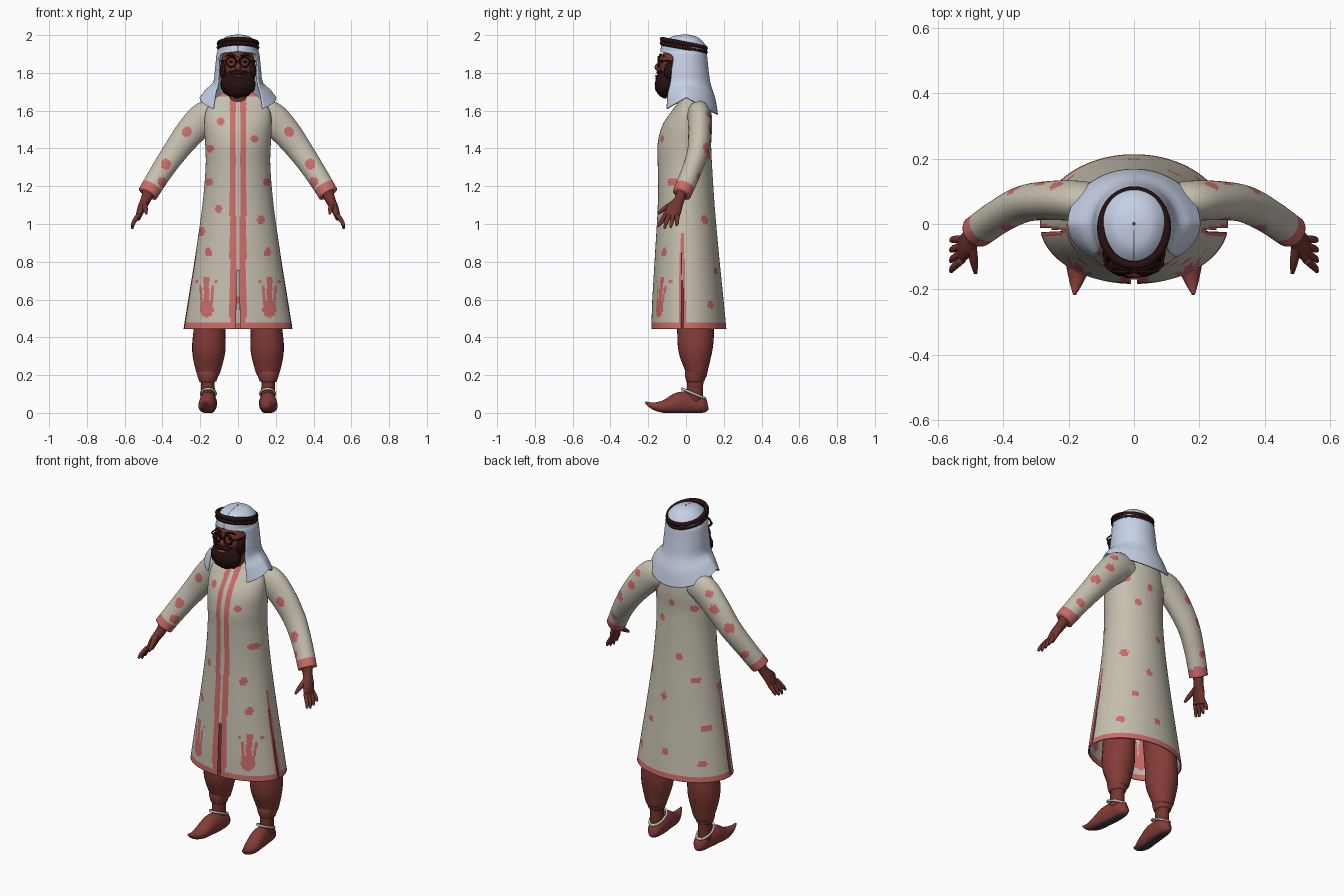
import bpy, bmesh, math, random
from mathutils import Vector

random.seed(4)
cube = bpy.data.objects.get("Cube")
if cube:
    bpy.data.objects.remove(cube, do_unlink=True)


def material(name, *rgb):
    m = bpy.data.materials.new(name)
    m.use_nodes = True
    m.diffuse_color = (*rgb, 1)
    m.node_tree.nodes["Principled BSDF"].inputs["Base Color"].default_value = (*rgb, 1)
    return m


CREAM = material("cream cloth", .56, .52, .43)
PINK = material("pink trim", .60, .15, .14)
WHITE = material("pale blue cloth", .57, .64, .80)
SKIN = material("brown skin", .17, .036, .028)
RED = material("red cloth", .23, .045, .038)
DARK = material("dark maroon", .02, .005, .005)
SOLE = material("grey sole", .05, .045, .045)


def spline(keys, n):
    """Smooth resampling of a list of key tuples."""
    out, last = [], len(keys) - 1
    for i in range(n + 1):
        s = min(int(i * last / n), last - 1)
        t = i * last / n - s
        quad = [keys[min(max(s + d, 0), last)] for d in (-1, 0, 1, 2)]
        out.append([b + t / 2 * (c - a + t * (2*a - 5*b + 4*c - d + t * (3*b - a - 3*c + d)))
                    for a, b, c, d in zip(*quad)])
    return out


def finish(name, bm, mats, rule=None, solid=0):
    bmesh.ops.recalc_face_normals(bm, faces=bm.faces)
    for f in bm.faces:
        f.smooth = True
        if rule:
            f.material_index = int(rule(f.calc_center_median()))
    me = bpy.data.meshes.new(name)
    bm.to_mesh(me)
    bm.free()
    for m in mats:
        me.materials.append(m)
    ob = bpy.data.objects.new(name, me)
    bpy.context.collection.objects.link(ob)
    if solid:
        mod = ob.modifiers.new("thickness", "SOLIDIFY")
        mod.thickness, mod.offset = solid, 0
    return ob


def loft(rings, closed=True, cap=True):
    bm = bmesh.new()
    vs = [[bm.verts.new(p) for p in r] for r in rings]
    n = len(vs[0])
    for a, b in zip(vs, vs[1:]):
        for i in range(n if closed else n - 1):
            j = (i + 1) % n
            bm.faces.new((a[i], a[j], b[j], b[i]))
    if cap:
        bm.faces.new(vs[0])
        bm.faces.new(vs[-1])
    return bm


def tube(keys, side=1, sides=20, n=24, ref=(0, 1, 0), cap=True, floor=False):
    """Swept tube; each key is x, y, z and two radii."""
    pts = spline(keys, n)
    mid = [Vector((p[0] * side, p[1], p[2])) for p in pts]
    rings = []
    for i, p in enumerate(pts):
        t = (mid[min(i + 1, n)] - mid[max(i - 1, 0)]).normalized()
        u = t.cross(Vector(ref)).normalized()
        v = t.cross(u)
        ring = []
        for k in range(sides):
            w = math.tau * k / sides
            q = mid[i] + u * p[3] * math.cos(w) + v * p[4] * math.sin(w)
            if floor:
                q.z = max(q.z, 0)
            ring.append(q)
        rings.append(ring)
    return loft(rings, cap=cap)


def ellipsoid(name, loc, size, mat, rough=0):
    bm = bmesh.new()
    bmesh.ops.create_icosphere(bm, subdivisions=4, radius=1)
    for v in bm.verts:
        v.co *= 1 + random.uniform(-rough, rough)
        v.co = Vector([c * s + l for c, s, l in zip(v.co, size, loc)])
    return finish(name, bm, [mat])


def ring(name, loc, rx, ry, r, mat, tilt=0):
    rings = []
    for i in range(49):
        w = math.tau * i / 48
        ringpts = []
        for k in range(8):
            h = math.tau * k / 8
            x, y = [(q + r * math.cos(h)) * f for q, f in ((rx, math.cos(w)), (ry, math.sin(w)))]
            z = r * math.sin(h)
            c, s = math.cos(tilt), math.sin(tilt)
            ringpts.append(Vector(loc) + Vector((x, y * c - z * s, y * s + z * c)))
        rings.append(ringpts)
    return finish(name, loft(rings, cap=False), [mat])


# Robe: flared shell with painted stripes, hem, spots and motifs
FRONT = [(-.09, 1.54), (.085, 1.45), (-.145, 1.4), (-.15, 1.22), (.15, 1.22), (-.1, 1.08),
         (.12, 1.02), (-.155, .85), (.155, .85), (-.19, .96)]
BACK = [(.07, 1.36), (-.05, 1.16), (.03, .91), (-.14, 1.03), (.12, .75), (-.2, .75), (0, .6),
        (-.2, .55), (.2, .57), (0, 1.47), (.13, 1.5), (.15, 1.02), (-.12, 1.45)]


def motif(x, z):
    dx = abs(abs(x) - .165)
    bulb = (dx / .036) ** 2 + ((z - .55) / .045) ** 2 < 1
    stem = dx < .014 and .55 < z < .72
    leaf = abs(dx - .026 - (z - .6) * .08) < .006 and .56 < z < .67
    dots = abs(dx - .05) < .009 and abs(z - .7) < .009
    return bulb or stem or leaf or dots


def robe_rule(c):
    x, y, z = c
    if z < .475 or z > 1.675:
        return True
    if y < 0 and .01 < abs(x) < .043:
        return True
    if z < .95 and abs(x) > .15 and abs(y + .02) < .008 + (.95 - z) * .025:
        return True
    if y < -.03 and motif(x, z):
        return True
    return any(math.hypot(x - a, z - b) < .02 for a, b in (FRONT if y < 0 else BACK))


robe_keys = [(.445, .285, .18, .21), (.6, .26, .175, .195), (.85, .22, .16, .17),
             (1.1, .185, .146, .148), (1.3, .168, .146, .135), (1.42, .17, .147, .13),
             (1.52, .175, .122, .135), (1.6, .165, .07, .13), (1.66, .12, .025, .115),
             (1.7, .07, .005, .09)]
rings = []
for z, a, f, b in spline(robe_keys, 150):
    row = []
    for k in range(180):
        w = math.tau * k / 180
        row.append((a * math.sin(w), -math.cos(w) * (f if math.cos(w) > 0 else b), z))
    rings.append(row)
bm = loft(rings, cap=False)
slits = []
for f in bm.faces:
    x, y, z = f.calc_center_median()
    if (z < .75 and y < 0 and abs(x) < .008) or (z < .85 and abs(x) > .15 and abs(y + .02) < .005):
        slits.append(f)
bmesh.ops.delete(bm, geom=slits, context="FACES")
finish("robe", bm, [CREAM, PINK], robe_rule, .007)

SLEEVE_SPOTS = [(.275, 0, 1.49), (.38, -.02, 1.32), (.24, 0, 1.4), (.28, .14, 1.5),
                (.36, .1, 1.4), (.43, .05, 1.25), (.23, .1, 1.57), (.41, -.02, 1.22)]


def sleeve_rule(c):
    p = Vector((abs(c.x), c.y, c.z))
    cuff = (p - Vector((.478, -.022, 1.16))).dot(Vector((.45, -.3, -.84))) > -.05
    return cuff or any((p - Vector(q)).length < .03 for q in SLEEVE_SPOTS)


for s, label in ((1, "left"), (-1, "right")):
    # Arm and hand
    finish(label + "_sleeve", tube([(.1, .06, 1.57, .07, .06), (.17, .07, 1.565, .085, .062),
           (.25, .072, 1.49, .078, .06), (.335, .062, 1.38, .066, .056),
           (.41, .025, 1.27, .058, .052), (.478, -.022, 1.16, .054, .05)],
           s, 48, 60), [CREAM, PINK], sleeve_rule)
    finish(label + "_hand", tube([(.47, -.02, 1.18, .034, .03), (.488, -.035, 1.13, .027, .027),
           (.51, -.06, 1.085, .022, .04), (.53, -.08, 1.03, .014, .042)], s), [SKIN])
    for i in range(4):
        d = (i - 1.5) * .021
        drop = .012 * abs(i - 1.3)
        finish(f"{label}_finger_{i + 1}", tube([(.526, -.078 + d, 1.05, .012, .012),
               (.552, -.09 + d * 1.35, 1.01, .011, .011),
               (.56, -.098 + d * 1.5, .972 + drop, .006, .006)], s, 10, 8), [SKIN])
    finish(label + "_thumb", tube([(.497, -.065, 1.11, .016, .016), (.49, -.115, 1.08, .013, .013),
           (.485, -.15, 1.055, .006, .006)], s, 10, 8), [SKIN])

    # Leg, ankle and pointed shoe
    finish(label + "_trouser_leg", tube([(.16, .05, .165, .045, .047), (.16, .05, .195, .055, .056),
           (.158, .055, .23, .068, .062), (.155, .05, .33, .088, .09), (.15, .05, .45, .084, .097),
           (.13, .04, .7, .08, .09)], s, 28, 30), [RED])
    finish(label + "_ankle", tube([(.158, .045, .05, .036, .045), (.16, .05, .2, .036, .042)],
           s, 20, 4), [SKIN])
    finish(label + "_shoe", tube([(.152, .115, .045, .025, .012), (.152, .092, .042, .042, .036),
           (.154, .03, .05, .056, .043), (.16, -.035, .052, .058, .045),
           (.168, -.11, .034, .036, .042), (.176, -.17, .036, .02, .024),
           (.182, -.215, .056, .005, .005)], s, 28, 40, (1, 0, 0), floor=True),
           [RED, SOLE], lambda c: c.z < .008)
    ring(label + "_shoe_trim", (.157 * s, .04, .102), .038, .066, .007, CREAM, -.4)

    # Sideburns, glasses and eyes
    ellipsoid(label + "_sideburn", (.078 * s, -.085, 1.81), (.018, .03, .045), DARK, .08)
    ring(label + "_lens_frame", (.036 * s, -.146, 1.858), .026, .026, .005, DARK, math.pi / 2)
    ellipsoid(label + "_eye", (.036 * s, -.127, 1.858), (.013, .007, .007), DARK)
    finish(label + "_temple_arm", tube([(.06, -.146, 1.865, .004, .004), (.085, -.125, 1.865, .004, .004),
           (.095, -.04, 1.86, .004, .004)], s, 8, 10, (0, 0, 1)), [DARK])
    finish(label + "_eyebrow", tube([(.014, -.138, 1.888, .005, .005), (.04, -.134, 1.898, .006, .006),
           (.066, -.115, 1.888, .003, .003)], s, 8, 10, (0, 0, 1)), [DARK])

# Head and face
finish("neck", tube([(0, .03, 1.6, .06, .06), (0, 0, 1.78, .06, .06)], n=4), [SKIN])
ellipsoid("head", (0, -.03, 1.835), (.092, .108, .125), SKIN)
ellipsoid("nose", (0, -.142, 1.83), (.016, .024, .022), SKIN)
ellipsoid("nose_bridge", (0, -.134, 1.855), (.01, .014, .035), SKIN)
ellipsoid("beard", (0, -.112, 1.742), (.092, .052, .074), DARK, .06)
ellipsoid("moustache", (0, -.138, 1.802), (.05, .018, .012), DARK, .06)
ellipsoid("mouth", (0, -.151, 1.783), (.026, .013, .007), RED)
finish("glasses_bridge", tube([(-.012, -.148, 1.862, .004, .004), (.012, -.148, 1.862, .004, .004)],
       sides=8, n=2), [DARK])

# Headcloth: half widths, opening angle, then front, side and back heights
cloth_keys = [(.004, .004, .004, 0, 2, 2, 2), (.06, .075, .06, 0, 1.988, 1.988, 1.985),
              (.098, .122, .1, 0, 1.95, 1.95, 1.945), (.104, .132, .105, 0, 1.915, 1.915, 1.91),
              (.11, .136, .108, 56, 1.895, 1.895, 1.89), (.118, .14, .115, 58, 1.82, 1.82, 1.82),
              (.128, .145, .127, 55, 1.74, 1.75, 1.74), (.168, .135, .152, 45, 1.68, 1.71, 1.66),
              (.2, .13, .165, 40, 1.61, 1.67, 1.58)]
rings = []
for a, f, b, gap, zf, zs, zb in spline(cloth_keys, 64):
    g = math.radians(max(gap, 0))
    row = []
    for k in range(73):
        w = g + (math.tau - 2 * g) * k / 72
        c = math.cos(w)
        z = zs + ((zf - zs) * c / math.cos(g) if c > 0 else (zs - zb) * c)
        row.append((a * math.sin(w), -c * (f if c > 0 else b), z))
    rings.append(row)
finish("headcloth", loft(rings, closed=False, cap=False), [WHITE], solid=.008)

# Double head cord
for i in range(2):
    ring(f"head_cord_{i + 1}", (0, -.012, 1.934 + i * .021), .1, .117, .013, DARK, -.2)
